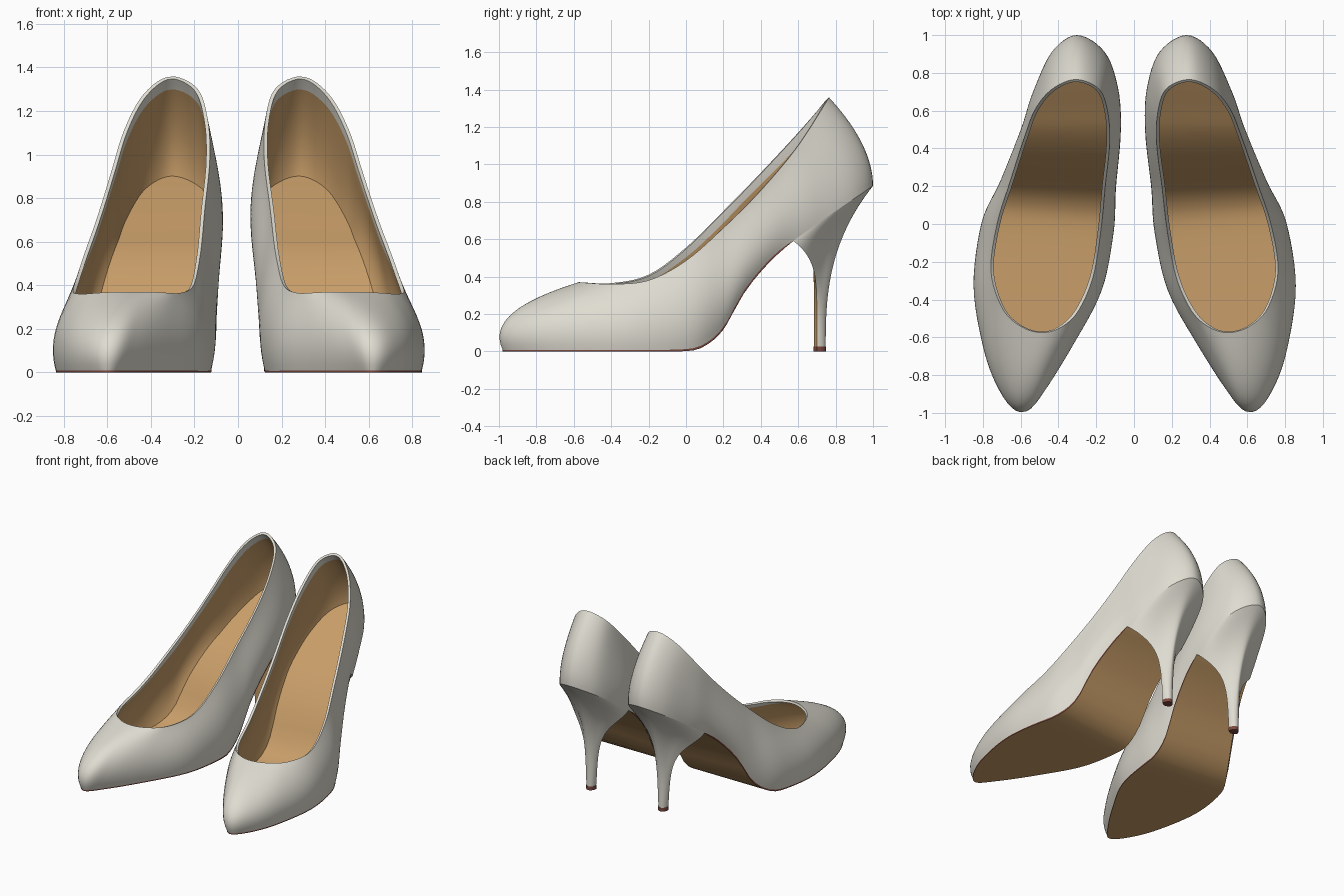
import bpy, math
from mathutils import Vector

if "Cube" in bpy.data.objects:
    bpy.data.objects.remove(bpy.data.objects["Cube"])


def material(name, rgb):
    m = bpy.data.materials.new(name)
    m.diffuse_color = (*rgb, 1)
    m.use_nodes = True
    m.node_tree.nodes["Principled BSDF"].inputs["Base Color"].default_value = m.diffuse_color
    return m


GREY = material("pale grey leather", (0.74, 0.72, 0.64))
TAN = material("tan leather", (0.58, 0.34, 0.14))
RED = material("red brown rubber", (0.20, 0.065, 0.05))

SUB = 6  # spline points per key

# Plan outlines: toe, outer side, heel, inner side
FEATHER = [(.61, -.98), (.71, -.87), (.79, -.66), (.84, -.33), (.79, 0), (.68, .22),
           (.572, .50), (.518, .70), (.425, .91), (.29, 1.0), (.145, .91), (.082, .72),
           (.082, .50), (.118, .20), (.127, -.05), (.19, -.35), (.35, -.64), (.51, -.88)]
TOPLINE = [(.49, -.575), (.60, -.545), (.70, -.45), (.76, -.25), (.725, 0), (.655, .22),
           (.575, .46), (.515, .61), (.425, .715), (.30, .765), (.178, .715), (.132, .59),
           (.125, .42), (.15, .20), (.175, -.03), (.22, -.28), (.30, -.46), (.39, -.545)]
# Side profiles: (y, z)
SOLE_Z = [(-1, .008), (-.5, .008), (0, .012), (.1, .04), (.2, .13), (.3, .31),
          (.4, .44), (.5, .54), (.6, .61), (.8, .75), (1, .885)]
OUTER_Z = [(-.58, .37), (-.4, .36), (-.2, .38), (0, .485), (.2, .66), (.4, .86),
           (.6, 1.10), (.77, 1.365)]
INNER_Z = [(-.58, .37), (-.4, .365), (-.2, .41), (0, .555), (.2, .75), (.4, .955),
           (.6, 1.17), (.77, 1.365)]
BULGE = [(-1, .09), (-.7, .055), (-.2, .045), (.2, .065), (.5, .05), (.75, .02), (1, 0)]
SOLE_THICK = [(-1, .008), (-.2, .008), (.1, .012), (.5, .012), (.6, 0), (1, 0)]


def curve_at(tab, y):
    """Smooth value of a (y, value) table."""
    y = min(max(y, tab[0][0]), tab[-1][0])
    i = next(k for k in range(len(tab) - 1) if y <= tab[k + 1][0])

    def slope(k):
        a, b = tab[max(k - 1, 0)], tab[min(k + 1, len(tab) - 1)]
        return (b[1] - a[1]) / (b[0] - a[0])
    (y0, v0), (y1, v1) = tab[i], tab[i + 1]
    h = y1 - y0
    t = (y - y0) / h
    return ((2*t**3 - 3*t**2 + 1) * v0 + (t**3 - 2*t**2 + t) * h * slope(i)
            + (3*t**2 - 2*t**3) * v1 + (t**3 - t**2) * h * slope(i + 1))


def closed_spline(keys):
    pts, n = [], len(keys)
    for i in range(n):
        a, b, c, d = (Vector(keys[(i + k) % n]) for k in (-1, 0, 1, 2))
        for j in range(SUB):
            t = j / SUB
            pts.append(.5 * (2*b + (c - a)*t + (2*a - 5*b + 4*c - d)*t*t
                             + (3*b - a - 3*c + d)*t**3))
    return pts


def build(name, verts, faces, slots, mats, side, thickness=0):
    """Make one part for the right (+1) or left (-1) shoe."""
    me = bpy.data.meshes.new(name)
    vs = [(side * (v[0] - side * .011 * v[1]), v[1], v[2]) for v in verts]
    fs = [f if side > 0 else f[::-1] for f in faces]
    me.from_pydata(vs, [], fs)
    for m in mats:
        me.materials.append(m)
    for p, s in zip(me.polygons, slots):
        p.material_index = s
    ob = bpy.data.objects.new(("right_" if side > 0 else "left_") + name, me)
    bpy.context.collection.objects.link(ob)
    bpy.ops.object.select_all(action='DESELECT')
    ob.select_set(True)
    bpy.context.view_layer.objects.active = ob
    if thickness:
        mod = ob.modifiers.new("thickness", 'SOLIDIFY')
        mod.thickness = thickness
        mod.offset = -1
        mod.material_offset = 1
        bpy.ops.object.modifier_apply(modifier=mod.name)
    bpy.ops.object.shade_smooth_by_angle(angle=math.radians(42))


def loft(rings, slot):
    """Quads between closed rings ordered bottom to top."""
    n = len(rings[0])
    verts = [v for r in rings for v in r]
    faces, slots = [], []
    for k in range(len(rings) - 1):
        for i in range(n):
            j = (i + 1) % n
            faces.append((k*n + i, k*n + j, k*n + n + j, k*n + n + i))
            slots.append(slot(k, i))
    return verts, faces, slots


def cross_strips(n, up=True):
    """Fill a ring with strips running side to side."""
    out = []
    for i in range(n // 2):
        f = tuple(dict.fromkeys((i, i + 1, n - i - 1, (n - i) % n)))
        out.append(f if up else f[::-1])
    return out


feather = closed_spline(FEATHER)
topline = closed_spline(TOPLINE)
N = len(feather)
sole_ring = [Vector((p.x, p.y, curve_at(SOLE_Z, p.y))) for p in feather]

# Upper wall: a Bezier from the sole edge to the topline at each point
ROWS = 18
upper = [[] for _ in range(ROWS + 1)]
for i in range(N):
    p0, q = sole_ring[i], topline[i]
    p3 = Vector((q.x, q.y, curve_at(OUTER_Z if i <= N // 2 else INNER_Z, q.y)))
    tan = feather[(i + 1) % N] - feather[i - 1]
    out = Vector((tan.y, -tan.x, 0)).normalized()
    dz, w = p3.z - p0.z, (p0.y + 1) / 2
    p1 = p0 + out * curve_at(BULGE, p0.y) + Vector((0, 0, dz * (.5 - .15 * w)))
    p2 = p3 + (p0 - p3) * .56
    p2.z = p3.z - dz * (.2 + .1 * w)
    for k in range(ROWS + 1):
        t = k / ROWS
        upper[k].append((1-t)**3*p0 + 3*t*(1-t)**2*p1 + 3*t*t*(1-t)*p2 + t**3*p3)

# Heel rings: seat outline with a curved front, shrinking to a small tip
a, b = 6 * SUB + 2, 12 * SUB - 2
seat, tip = [], []
for i in range(a, b + 1):
    ang = math.pi * (i - a) / (b - a)
    seat.append(sole_ring[i])
    tip.append(Vector((.3 + .034 * math.cos(ang), .70 + .047 * math.sin(ang), .025)))
BACK = len(seat)
p, q = seat[-1], seat[0]
for j in range(1, 12):
    t = j / 12
    y = p.y + (q.y - p.y) * t + .085 * math.sin(math.pi * t) ** .7
    seat.append(Vector((p.x + (q.x - p.x) * t, y, curve_at(SOLE_Z, y) - .002)))
    tip.append(Vector((.266 + .068 * t, .70 - .016 * math.sin(math.pi * t), .025)))
heel = []
for k in range(28, -1, -1):
    s = (k / 28) ** 1.6
    ring = []
    for p, q in zip(seat, tip):
        e = 6 - 3.3 * min(max((p.y - .57) / .43, 0), 1)
        width = (1 - s) ** .5 / (1 + (s / .25) ** 2)  # sides drop, then pinch in
        ring.append(Vector((q.x + (p.x - q.x) * width,
                            q.y + (p.y - q.y) * (1 - s) ** e,
                            p.z + (q.z - p.z) * s)))
    heel.append(ring)

for side in (1, -1):
    # Upper with tan lining; the top rows stay grey on the inside
    build("upper", *loft(upper, lambda k, i: 2 if k >= ROWS - 2 else 0),
          [GREY, TAN, GREY, GREY], side, thickness=.017)

    # Sole with a thin red brown edge up to the heel
    low, high = [], []
    for i, v in enumerate(sole_ring):
        mid = (v + sole_ring[-i % N]) / 2
        tuck = .97 if v.y > .6 else 1  # hidden inside the heel seat
        p = Vector((mid.x + (v.x - mid.x) * tuck, v.y - (1 - tuck) * .5, v.z))
        high.append(p)
        low.append(p - Vector((0, 0, max(curve_at(SOLE_THICK, v.y), 0))))
    v, f, s = loft([low, high], lambda k, i: 1 if feather[i].y < .56 else 2)
    strips = cross_strips(N, up=False)
    build("sole", v, f + strips, s + [0] * len(strips), [TAN, RED, GREY], side)

    # Insole
    inner = []
    for i, p in enumerate(sole_ring):
        mid = (p + sole_ring[-i % N]) / 2
        r = mid + (p - mid) * .98
        inner.append(Vector((r.x, r.y * .988, p.z + .02)))
    strips = cross_strips(N)
    build("insole", inner, strips, [0] * len(strips), [TAN], side)

    # Heel with tan front face
    build("heel", *loft(heel, lambda k, i: 1 if i >= BACK - 1 else 0), [GREY, TAN], side)

    # Heel tip
    c = Vector((.3, .714, 0))
    rings = [[Vector((c.x + (q.x - c.x) * 1.06, c.y + (q.y - c.y) * 1.06, z)) for q in tip]
             for z in (0, .027)]
    n = len(tip)
    v, f, s = loft(rings, lambda k, i: 0)
    caps = [tuple(range(n))[::-1], tuple(range(n, 2 * n))]
    build("heel_tip", v, f + caps, s + [0, 0], [RED], side)
